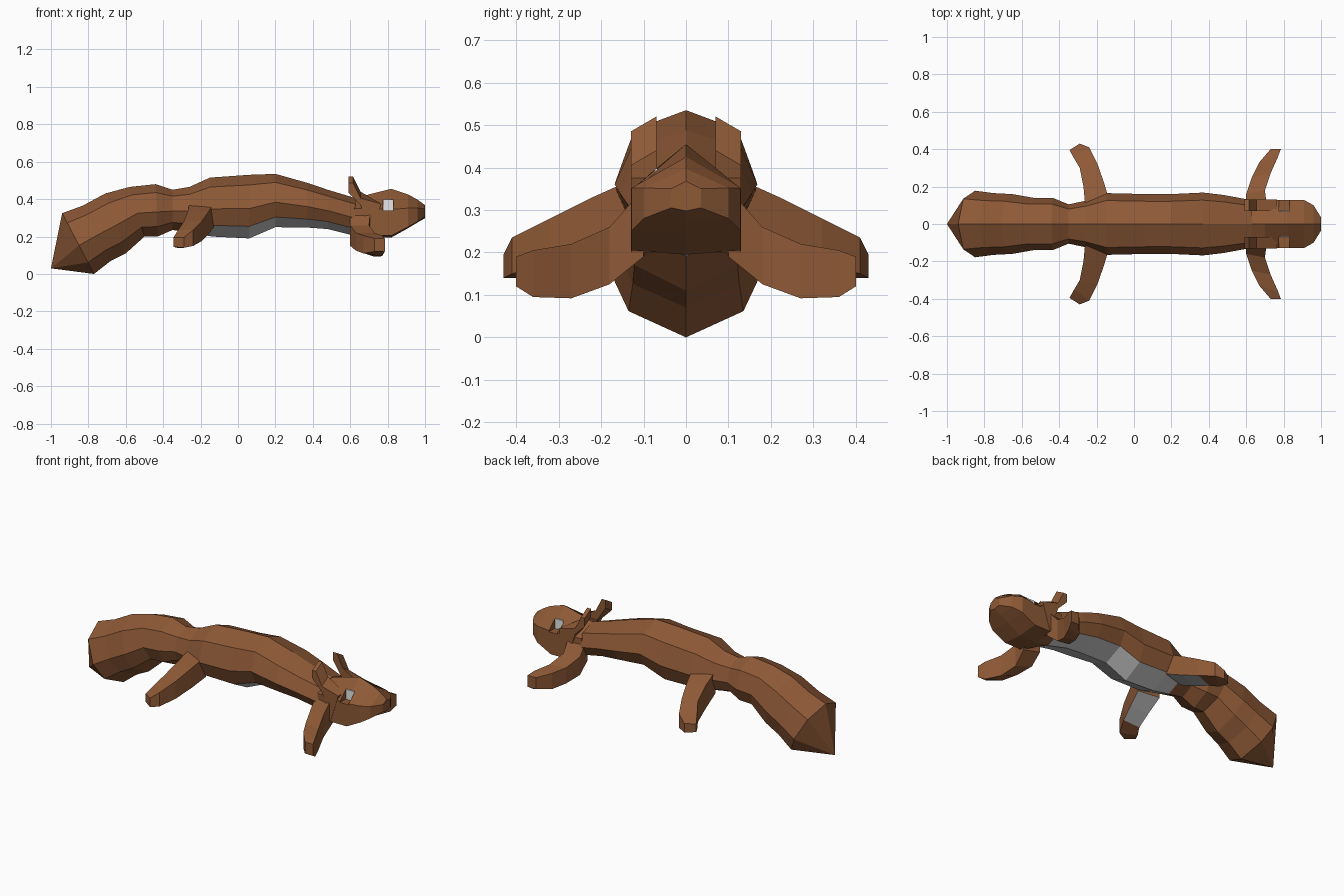
import bpy, bmesh

if "Cube" in bpy.data.objects:
    bpy.data.objects.remove(bpy.data.objects["Cube"])


def material(name, rgb):
    m = bpy.data.materials.new(name)
    m.diffuse_color = (*rgb, 1)
    m.use_nodes = True
    m.node_tree.nodes["Principled BSDF"].inputs["Base Color"].default_value = m.diffuse_color
    return m


BROWN = material("brown_fur", (0.27, 0.10, 0.037))
GREY = material("grey_belly", (0.6, 0.6, 0.6))
WHITE = material("white_eye", (0.95, 0.95, 0.95))


def loft(name, rings, grey_rule=None, mirror=False, mats=(BROWN, GREY)):
    """Skin a list of equal-length point rings, cap the ends."""
    bm = bmesh.new()
    vs = [[bm.verts.new(p) for p in r] for r in rings]
    n = len(rings[0])
    for a, b in zip(vs, vs[1:]):
        for i in range(n):
            j = (i + 1) % n
            bm.faces.new((a[i], a[j], b[j], b[i]))
    bm.faces.new(vs[0])
    bm.faces.new(vs[-1])
    bmesh.ops.remove_doubles(bm, verts=bm.verts[:], dist=0.0005)
    bmesh.ops.recalc_face_normals(bm, faces=bm.faces[:])
    bm.normal_update()
    for f in bm.faces:
        if grey_rule and grey_rule(f.calc_center_median(), f.normal):
            f.material_index = 1
    me = bpy.data.meshes.new(name)
    bm.to_mesh(me)
    bm.free()
    for m in mats:
        me.materials.append(m)
    ob = bpy.data.objects.new(name, me)
    bpy.context.collection.objects.link(ob)
    if mirror:
        mod = ob.modifiers.new("mirror", 'MIRROR')
        mod.use_axis = (False, True, False)
        mod.use_mirror_merge = False
    return ob


def box(name, x0, x1, y0, y1, z0, z1, **kw):
    return loft(name, [[(x0, y, z0), (x1, y, z0), (x1, y, z1), (x0, y, z1)]
                       for y in (y0, y1)], **kw)


# Body and tail: eight-sided slices (top x, top z, bottom x, bottom z, half width)
SLICES = [
    (-1.0, .03, -1.0, .03, 0),
    (-.94, .325, -.77, .0, .178), (-.83, .365, -.68, .07, .165),
    (-.71, .43, -.60, .11, .16), (-.58, .465, -.50, .20, .14),
    (-.44, .48, -.43, .20, .14), (-.35, .45, -.35, .235, .105),
    (-.26, .465, -.25, .22, .125), (-.15, .515, -.14, .20, .165),
    (.06, .53, .06, .19, .16), (.20, .535, .20, .25, .16),
    (.37, .487, .37, .248, .168), (.48, .45, .48, .24, .155),
    (.63, .405, .62, .205, .128)]
SECTION = [(0, 0), (.76, .16), (1, .53), (.76, .81),
           (0, 1), (-.76, .81), (-1, .53), (-.76, .16)]


def slice_ring(tx, tz, bx, bz, w):
    return [(tx + (bx - tx) * t, w * y, tz + (bz - tz) * t) for y, t in SECTION]


loft("body_and_tail", [slice_ring(*s) for s in SLICES],
     lambda c, n: n.z < -.75 and c.x > -.3)


# Head: six-sided slices (x, half width, top, upper, lower, bottom)
def head_ring(x, w, t, u, l, b):
    return [(x, 0, t), (x, w, u), (x, w, l), (x, 0, b), (x, -w, l), (x, -w, u)]


head = loft("head", [head_ring(*s) for s in (
    (.62, .12, .40, .35, .25, .21), (.70, .128, .425, .35, .205, .195),
    (.82, .128, .455, .345, .205, .195), (.91, .128, .425, .352, .252, .245),
    (.96, .10, .397, .352, .28, .275), (1.0, .035, .368, .35, .305, .298))],
    mats=(BROWN,))

# Eye sockets cut into the sloping forehead, with a white plate at the back
cutter = box("eye_cutter", .775, .832, .07, .2, .338, .5,
             mirror=True, mats=(BROWN,))
cutter.hide_render = True
cutter.hide_viewport = True
cut = head.modifiers.new("eye_sockets", 'BOOLEAN')
cut.operation = 'DIFFERENCE'
cut.solver = 'EXACT'
cut.object = cutter
box("eyes", .777, .83, .067, .073, .338, .398, mirror=True, mats=(WHITE,))

# Ears: swept-back blades lower on the outer side
EAR = [(.59, .52), (.615, .52), (.655, .44), (.765, .375),
       (.71, .20), (.655, .37), (.59, .47)]
loft("ears", [[(x, .07, z) for x, z in EAR],
              [(x, .13, z - (.035 if z > .4 else 0)) for x, z in EAR]],
     mirror=True, mats=(BROWN,))


# Legs: four-sided slices (left x, left y, right x, right y, left low, right low, high)
def leg_ring(lx, ly, rx, ry, llo, rlo, hi):
    return [(lx, ly, llo), (rx, ry, rlo), (rx, ry, hi), (lx, ly, hi)]


loft("front_legs", [leg_ring(*s) for s in (
    (.60, .09, .71, .10, .21, .19, .35), (.60, .16, .70, .18, .15, .125, .26),
    (.63, .25, .73, .27, .125, .092, .22), (.67, .33, .77, .36, .11, .095, .205),
    (.73, .40, .785, .40, .12, .12, .19))], mirror=True, mats=(BROWN,))

loft("hind_legs", [leg_ring(*s) for s in (
    (-.26, .09, -.13, .12, .24, .25, .375), (-.27, .20, -.16, .22, .19, .21, .33),
    (-.29, .30, -.195, .32, .155, .175, .28),
    (-.32, .35, -.24, .41, .138, .15, .235),
    (-.345, .395, -.29, .43, .145, .14, .195))],
    lambda c, n: n.z < -.6 and c.y < .3, mirror=True)
